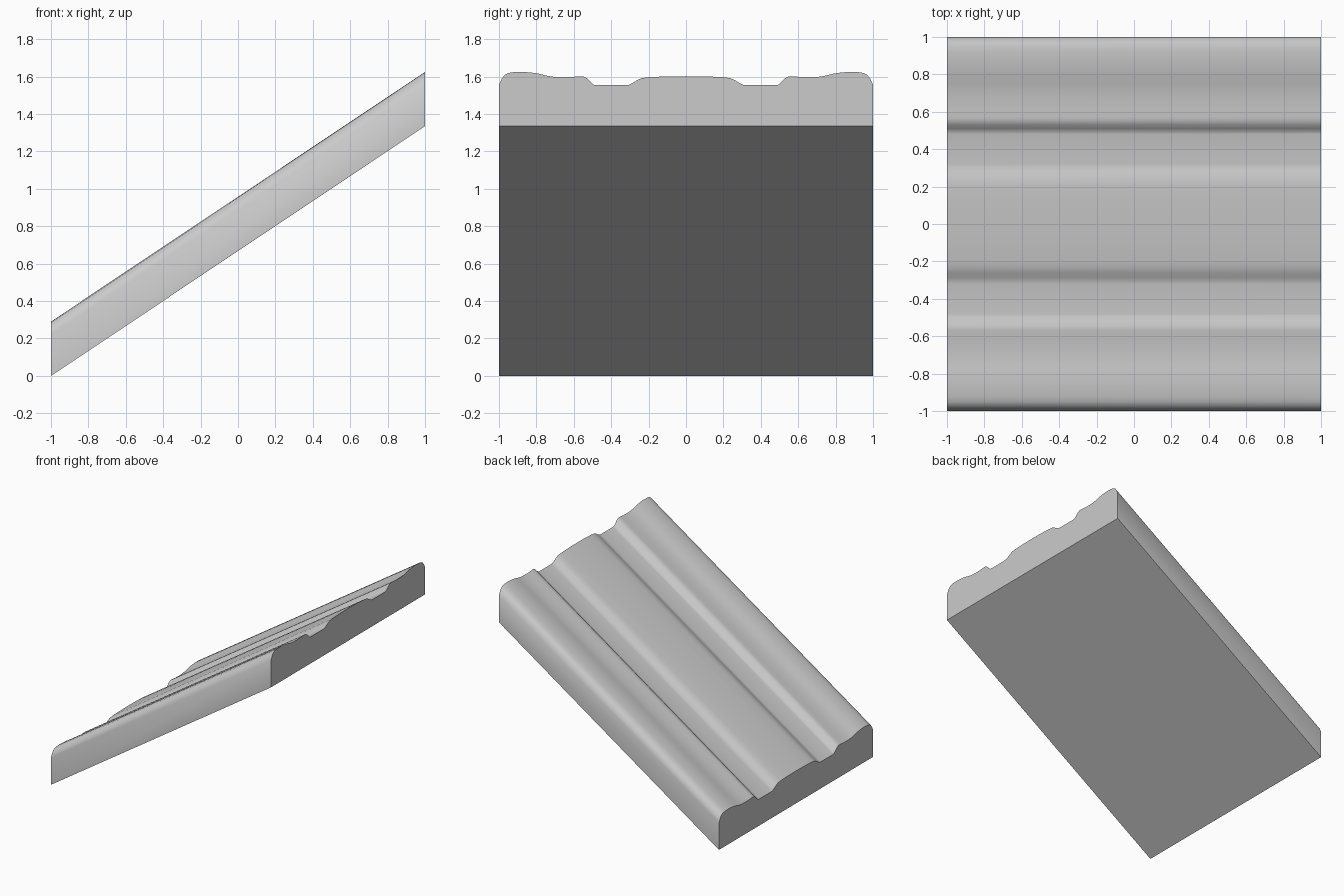
import bpy, bmesh, math

if "Cube" in bpy.data.objects:
    bpy.data.objects.remove(bpy.data.objects["Cube"])

RISE = 1.335  # climb of the rail over its two-unit run

# Half of the moulded top edge: distance from the centre line, height above the base
half = [(0, .267), (.1, .266), (.2, .262), (.235, .257), (.26, .247), (.285, .231),
        (.305, .221), (.32, .219), (.48, .219), (.495, .222), (.51, .236),
        (.53, .256), (.55, .266), (.57, .267), (.61, .263), (.66, .262),
        (.71, .264), (.75, .271), (.79, .281), (.83, .287), (.87, .290),
        (.92, .289), (.95, .284), (.97, .273), (.985, .254), (1, .222)]

# Full closed section: mirrored moulding over a flat base
section = [(-y, h) for y, h in reversed(half[1:])] + half + [(1, 0), (-1, 0)]

# Sweep the section along x with vertically cut ends
bm = bmesh.new()
low = [bm.verts.new((-1, y, h)) for y, h in section]
high = [bm.verts.new((1, y, h + RISE)) for y, h in section]
bm.faces.new(low)
bm.faces.new(high)
n = len(section)
for i in range(n):
    j = (i + 1) % n
    bm.faces.new((low[i], low[j], high[j], high[i]))
bmesh.ops.recalc_face_normals(bm, faces=bm.faces)

mesh = bpy.data.meshes.new("sloped_moulding")
bm.to_mesh(mesh)
bm.free()
moulding = bpy.data.objects.new("sloped_moulding", mesh)
bpy.context.collection.objects.link(moulding)

# Plain grey finish
grey = bpy.data.materials.new("light grey")
grey.diffuse_color = (.6, .6, .6, 1)
grey.use_nodes = True
grey.node_tree.nodes["Principled BSDF"].inputs["Base Color"].default_value = grey.diffuse_color
mesh.materials.append(grey)

# Smooth curves, crisp ends and base
bpy.context.view_layer.objects.active = moulding
moulding.select_set(True)
bpy.ops.object.shade_smooth_by_angle(angle=math.radians(40))
